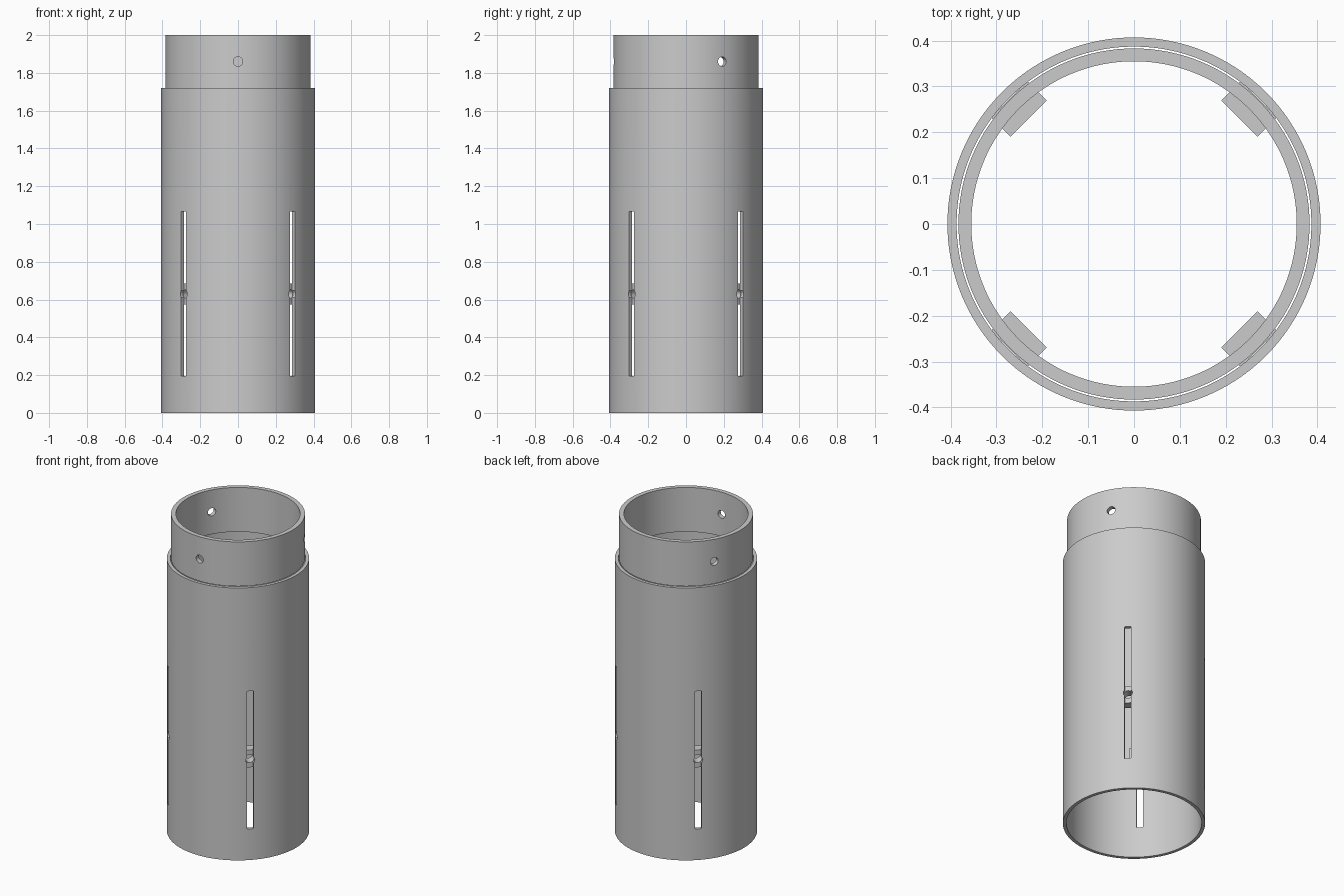
import bpy, bmesh, math
from mathutils import Matrix, Vector

if "Cube" in bpy.data.objects:
    bpy.data.objects.remove(bpy.data.objects["Cube"])

grey = bpy.data.materials.new("plain_grey")
grey.diffuse_color = (0.6, 0.6, 0.6, 1)
grey.use_nodes = True
grey.node_tree.nodes["Principled BSDF"].inputs["Base Color"].default_value = grey.diffuse_color


def make(name, bm):
    bmesh.ops.recalc_face_normals(bm, faces=bm.faces)
    mesh = bpy.data.meshes.new(name)
    bm.to_mesh(mesh)
    bm.free()
    ob = bpy.data.objects.new(name, mesh)
    ob.data.materials.append(grey)
    bpy.context.collection.objects.link(ob)
    return ob


def tube(name, r_out, r_in, z0, z1, n=128):
    bm = bmesh.new()
    rings = []
    for r, z in ((r_out, z0), (r_out, z1), (r_in, z1), (r_in, z0)):
        rings.append([bm.verts.new((r * math.cos(2 * math.pi * i / n),
                                    r * math.sin(2 * math.pi * i / n), z)) for i in range(n)])
    for k in range(4):
        a, b = rings[k], rings[(k + 1) % 4]
        for i in range(n):
            j = (i + 1) % n
            bm.faces.new((a[i], a[j], b[j], b[i]))
    return make(name, bm)


def radial_box(name, angle, r0, r1, width, z0, z1):
    bm = bmesh.new()
    m = (Matrix.Rotation(math.radians(angle), 4, 'Z')
         @ Matrix.Translation(Vector(((r0 + r1) / 2, 0, (z0 + z1) / 2)))
         @ Matrix.Diagonal((r1 - r0, width, z1 - z0, 1)))
    bmesh.ops.create_cube(bm, size=1, matrix=m)
    return make(name, bm)


def radial_drill(name, angle, r0, r1, radius, z):
    bm = bmesh.new()
    m = (Matrix.Rotation(math.radians(angle), 4, 'Z')
         @ Matrix.Translation(Vector(((r0 + r1) / 2, 0, z)))
         @ Matrix.Rotation(math.pi / 2, 4, 'Y'))
    bmesh.ops.create_cone(bm, cap_ends=True, segments=32, radius1=radius,
                          radius2=radius, depth=r1 - r0, matrix=m)
    return make(name, bm)


def activate(ob):
    bpy.ops.object.select_all(action='DESELECT')
    ob.select_set(True)
    bpy.context.view_layer.objects.active = ob


def cut(ob, cutter):
    activate(ob)
    mod = ob.modifiers.new("cut", 'BOOLEAN')
    mod.operation = 'DIFFERENCE'
    mod.solver = 'EXACT'
    mod.object = cutter
    bpy.ops.object.modifier_apply(modifier=mod.name)
    bpy.data.objects.remove(cutter)


# Main sleeve and the collar standing on its top end
sleeve = tube("outer_sleeve", 0.407, 0.387, 0, 1.72)
collar = tube("top_collar", 0.383, 0.355, 1.72, 2)
parts = [sleeve, collar]

# Four long slots with a round hole midway, each backed by a drilled block
for a in (45, 135, 225, 315):
    cut(sleeve, radial_box("slot_cutter", a, 0.34, 0.45, 0.037, 0.196, 1.066))
    cut(sleeve, radial_drill("hole_cutter", a, 0.34, 0.45, 0.026, 0.63))
    block = radial_box("slider_block", a, 0.325, 0.385, 0.112, 0.575, 0.685)
    cut(block, radial_drill("hole_cutter", a, 0.29, 0.45, 0.025, 0.63))
    parts.append(block)

# Three holes around the collar
for a in (-90, 30, 150):
    cut(collar, radial_drill("hole_cutter", a, 0.3, 0.45, 0.025, 1.86))

for ob in parts:
    activate(ob)
    bpy.ops.object.shade_smooth_by_angle(angle=math.radians(30))
